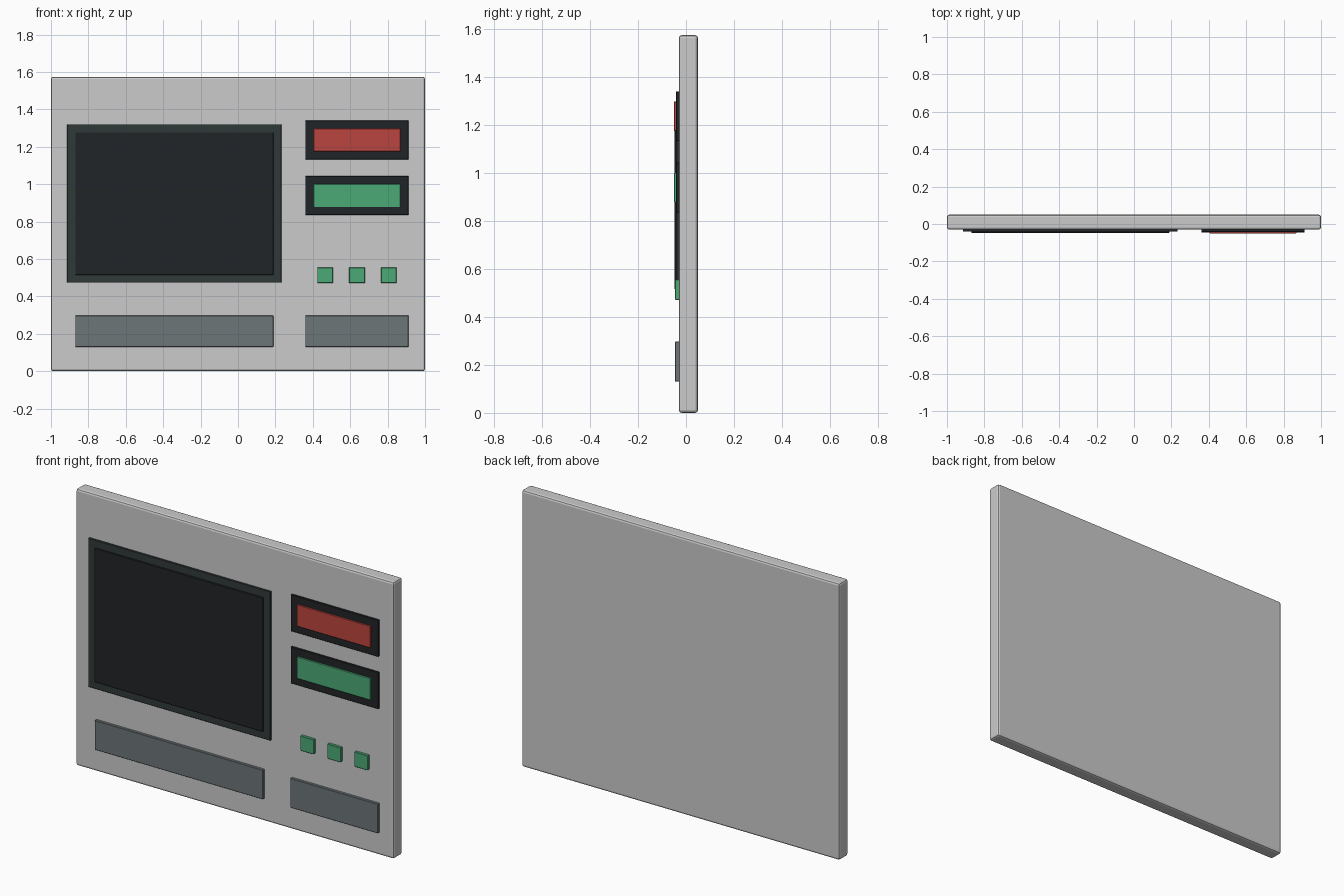
import bpy

if "Cube" in bpy.data.objects:
    bpy.data.objects.remove(bpy.data.objects["Cube"])


def material(name, rgb):
    m = bpy.data.materials.new(name)
    m.diffuse_color = (*rgb, 1)
    m.use_nodes = True
    m.node_tree.nodes["Principled BSDF"].inputs["Base Color"].default_value = m.diffuse_color
    return m


BLACK = material("black", (0.015, 0.018, 0.02))
FRAME = material("dark_frame", (0.03, 0.04, 0.04))
SLATE = material("slate", (0.15, 0.18, 0.19))
RED = material("red", (0.5, 0.06, 0.05))
GREEN = material("green", (0.07, 0.4, 0.18))


def box(name, x, y, z, mat=None, bevel=0.0, segments=1):
    """Box from (min, max) ranges on each axis."""
    bpy.ops.mesh.primitive_cube_add(
        size=1, location=[(a + b) / 2 for a, b in (x, y, z)])
    ob = bpy.context.object
    ob.name = name
    ob.scale = [b - a for a, b in (x, y, z)]
    bpy.ops.object.transform_apply(location=False, rotation=False, scale=True)
    if mat:
        ob.data.materials.append(mat)
    if bevel:
        mod = ob.modifiers.new("bevel", "BEVEL")
        mod.width = bevel
        mod.segments = segments
    return ob


FACE = -0.025   # parts sink slightly into the panel front at y = -0.03

# Main wall panel
box("panel", (-1, 1), (-0.03, 0.05), (0, 1.574), bevel=0.012, segments=2)

# Large screen in its frame
box("screen_frame", (-0.914, 0.232), (-0.04, FACE), (0.473, 1.32), FRAME, 0.002)
box("screen", (-0.87, 0.189), (-0.048, FACE), (0.515, 1.277), BLACK, 0.002)

# Two small displays with dark surrounds
for label, z, mat in (("red", 1.236, RED), ("green", 0.939, GREEN)):
    box(label + "_display_frame", (0.36, 0.912), (-0.042, FACE),
        (z - 0.104, z + 0.104), BLACK, 0.002)
    box(label + "_display", (0.404, 0.868), (-0.05, FACE),
        (z - 0.062, z + 0.062), mat, 0.002)

# Row of square buttons
for i in range(3):
    x = 0.466 + 0.17 * i
    box(f"button_{i + 1}", (x - 0.042, x + 0.042), (-0.046, FACE),
        (0.471, 0.555), GREEN, 0.002)

# Lower strips
for side, x in (("left", (-0.87, 0.189)), ("right", (0.36, 0.912))):
    box(side + "_strip", x, (-0.046, FACE), (0.13, 0.297), SLATE, 0.002)
